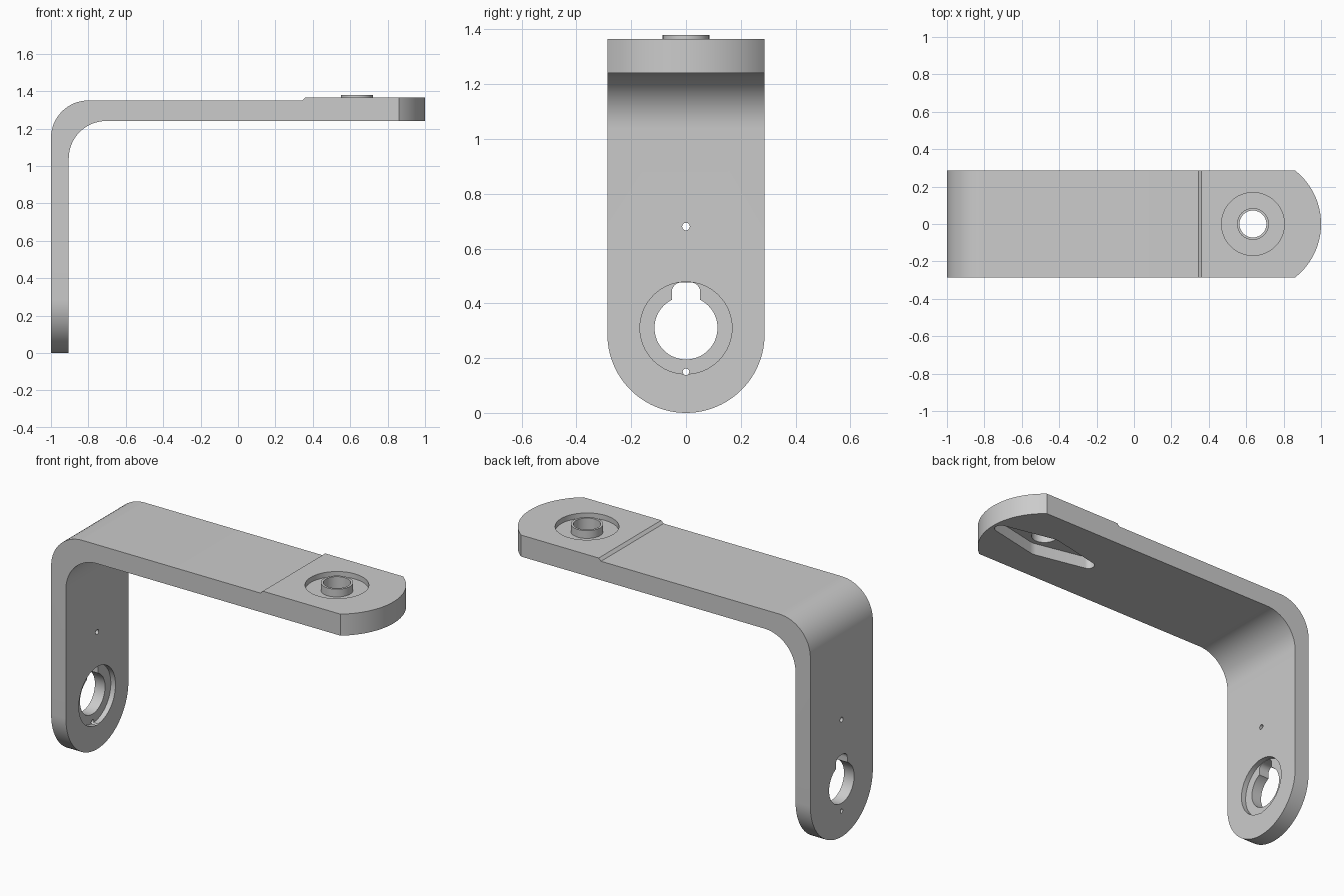
import bpy
import bmesh
from math import radians, degrees, acos, cos, sin

cube = bpy.data.objects.get("Cube")
if cube:
    bpy.data.objects.remove(cube, do_unlink=True)

HALF_WIDTH = 0.287
PIVOT_X = 0.636      # centre of the arm hole
HUB_Z = 0.31         # centre of the leg hole

metal = bpy.data.materials.new("light grey metal")
metal.use_nodes = True
grey = (0.6, 0.6, 0.6, 1)
metal.diffuse_color = grey
metal.node_tree.nodes["Principled BSDF"].inputs["Base Color"].default_value = grey


def arc(cx, cy, r, start, end, steps=16):
    angles = [radians(start + (end - start) * i / steps) for i in range(steps + 1)]
    return [(cx + r * cos(a), cy + r * sin(a)) for a in angles]


def circle(cx, cy, r, steps=64):
    return arc(cx, cy, r, 0, 360, steps)[:-1]


def prism(name, outline, axis, low, high):
    """Extrude a flat outline along one axis."""
    place = {"x": lambda a, b: (low, a, b),
             "y": lambda a, b: (a, low, b),
             "z": lambda a, b: (a, b, low)}[axis]
    bm = bmesh.new()
    face = bm.faces.new([bm.verts.new(place(a, b)) for a, b in outline])
    result = bmesh.ops.extrude_face_region(bm, geom=[face])
    moved = [v for v in result["geom"] if isinstance(v, bmesh.types.BMVert)]
    shift = [high - low if axis == k else 0 for k in "xyz"]
    bmesh.ops.translate(bm, verts=moved, vec=shift)
    bmesh.ops.recalc_face_normals(bm, faces=bm.faces)
    mesh = bpy.data.meshes.new(name)
    bm.to_mesh(mesh)
    bm.free()
    mesh.materials.append(metal)
    obj = bpy.data.objects.new(name, mesh)
    bpy.context.collection.objects.link(obj)
    return obj


def combine(target, tool, operation):
    mod = target.modifiers.new(tool.name, "BOOLEAN")
    mod.operation = operation
    mod.solver = "EXACT"
    mod.object = tool
    bpy.context.view_layer.objects.active = target
    bpy.ops.object.modifier_apply(modifier=mod.name)
    bpy.data.objects.remove(tool, do_unlink=True)


# Bent strip with a raised pad at the arm's end
side_profile = (
    [(-1, -0.1)] + arc(-0.8, 1.15, 0.2, 180, 90)
    + [(0.345, 1.35), (0.36, 1.365), (1.1, 1.365), (1.1, 1.24)]
    + arc(-0.705, 1.04, 0.2, 90, 180) + [(-0.905, -0.1)])
bracket = prism("angle_bracket", side_profile, "y", -0.4, 0.4)

# Round off the foot of the leg and the tip of the arm
leg_shape = arc(0, HALF_WIDTH, HALF_WIDTH, 180, 360, 48) + [(HALF_WIDTH, 2), (-HALF_WIDTH, 2)]
combine(bracket, prism("leg_outline", leg_shape, "x", -2, 2), "INTERSECT")
arm_shape = arc(PIVOT_X, 0, 0.364, -70, 70, 48) + [(0.7, 0.5), (-2, 0.5), (-2, -0.5), (0.7, -0.5)]
combine(bracket, prism("arm_outline", arm_shape, "z", -1, 2), "INTERSECT")

# Round recess with a raised collar on the pad
combine(bracket, prism("pad_recess", circle(PIVOT_X, 0, 0.168), "z", 1.335, 1.5), "DIFFERENCE")
combine(bracket, prism("collar", circle(PIVOT_X, 0, 0.085), "z", 1.32, 1.38), "UNION")

# Tapered double-ended pocket under the arm
reach, big, small = 0.31, 0.1, 0.035
phi = degrees(acos((big - small) / reach))
pocket = (arc(PIVOT_X + reach, 0, small, -phi, phi)
          + arc(PIVOT_X, 0, big, phi, 180 - phi, 6)
          + arc(PIVOT_X - reach, 0, small, 180 - phi, 180 + phi)
          + arc(PIVOT_X, 0, big, 180 + phi, 360 - phi, 6))
combine(bracket, prism("arm_pocket", pocket, "z", 1.1, 1.31), "DIFFERENCE")
combine(bracket, prism("arm_hole", circle(PIVOT_X, 0, 0.072), "z", 1, 2), "DIFFERENCE")

# Shallow recess on the inner face of the leg
combine(bracket, prism("leg_recess", circle(0, HUB_Z, 0.168), "x", -0.935, -0.8), "DIFFERENCE")

# Through holes in the leg: hub, rounded notch above it, two pin holes
notch = (arc(0.017, 0.441, 0.035, 0, 90, 8) + arc(-0.017, 0.441, 0.035, 90, 180, 8)
         + [(-0.052, HUB_Z), (0.052, HUB_Z)])
for name, outline in (("hub_hole", circle(0, HUB_Z, 0.115)),
                      ("hub_notch", notch),
                      ("lower_pin_hole", circle(0, 0.15, 0.012, 20)),
                      ("upper_pin_hole", circle(0, 0.68, 0.014, 20))):
    combine(bracket, prism(name, outline, "x", -1.2, -0.7), "DIFFERENCE")

# Smooth curves, sharp edges
bpy.ops.object.select_all(action="DESELECT")
bracket.select_set(True)
bpy.context.view_layer.objects.active = bracket
bpy.ops.object.shade_smooth_by_angle(angle=radians(30))
